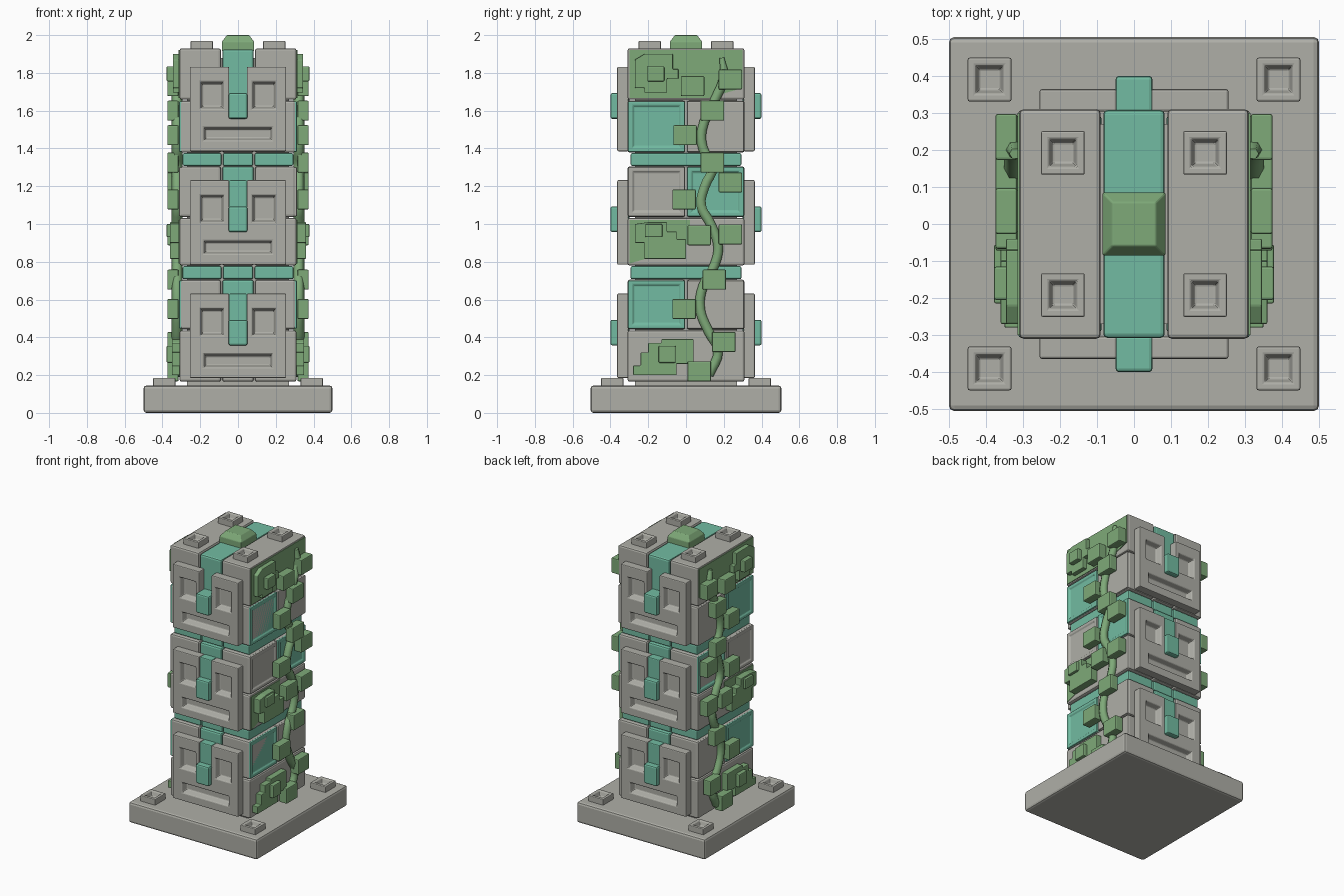
import bpy, bmesh
from mathutils import Matrix, Vector

cube = bpy.data.objects.get("Cube")
if cube:
    bpy.data.objects.remove(cube, do_unlink=True)


def material(name, rgb):
    m = bpy.data.materials.new(name)
    m.use_nodes = True
    m.diffuse_color = (*rgb, 1)
    bsdf = m.node_tree.nodes["Principled BSDF"]
    bsdf.inputs["Base Color"].default_value = (*rgb, 1)
    bsdf.inputs["Roughness"].default_value = 0.9
    return m


STONE = material("grey stone", (0.43, 0.43, 0.39))
TEAL = material("teal stone", (0.17, 0.50, 0.36))
MOSS = material("moss green", (0.21, 0.40, 0.19))

# Maps from (across, up, outward) to the model's axes
FRONT = Matrix(((1, 0, 0), (0, 0, -1), (0, 1, 0)))
SIDE = Matrix(((0, 0, 1), (1, 0, 0), (0, 1, 0)))
TOP = Matrix.Identity(3)


def finish(bm, name, mat, bevel=0.01, mirror=""):
    bmesh.ops.recalc_face_normals(bm, faces=bm.faces)
    mesh = bpy.data.meshes.new(name)
    bm.to_mesh(mesh)
    bm.free()
    mesh.materials.append(mat)
    ob = bpy.data.objects.new(name, mesh)
    bpy.context.collection.objects.link(ob)
    if bevel:
        mod = ob.modifiers.new("bevel", "BEVEL")
        mod.width, mod.segments, mod.limit_method = bevel, 2, "ANGLE"
    if mirror:
        mod = ob.modifiers.new("mirror", "MIRROR")
        mod.use_axis = ["x" in mirror, "y" in mirror, False]
        mod.use_mirror_merge = False
    return ob


def box(name, xs, ys, zs, mat, bevel=0.01, mirror=""):
    bm = bmesh.new()
    bmesh.ops.create_cube(bm, size=1)
    for v in bm.verts:
        v.co = Vector([(r[0] + r[1]) / 2 + c * (r[1] - r[0])
                       for r, c in zip((xs, ys, zs), v.co)])
    return finish(bm, name, mat, bevel, mirror)


def extrude_back(bm, faces, vec):
    out = bmesh.ops.extrude_face_region(bm, geom=faces, use_keep_orig=True)
    verts = [g for g in out["geom"] if isinstance(g, bmesh.types.BMVert)]
    bmesh.ops.translate(bm, verts=verts, vec=vec)


def prism(name, outline, x0, x1, mat, bevel=0.0):
    """Flat patch on both sides, from a (y, z) outline."""
    bm = bmesh.new()
    face = bm.faces.new([bm.verts.new((x1, y, z)) for y, z in outline])
    extrude_back(bm, [face], (x0 - x1, 0, 0))
    return finish(bm, name, mat, bevel, "x")


def panel(name, us, vs, out, thick, axes, mat, holes, notch=None,
          depth=0.03, slope=0.012, bevel=0.008, mirror=""):
    """Slab with sunken rectangles (u0, u1, v0, v1) and an optional notch."""
    cuts = holes + ([notch] if notch else [])
    us = sorted({*us, *[u for c in cuts for u in c[:2]]})
    vs = sorted({*vs, *[v for c in cuts for v in c[2:]]})
    bm = bmesh.new()
    grid = [[bm.verts.new((u, v, out)) for v in vs] for u in us]
    groups = [[] for _ in holes]

    def inside(c, u, v):
        return c[0] < u < c[1] and c[2] < v < c[3]

    for i in range(len(us) - 1):
        for j in range(len(vs) - 1):
            u, v = (us[i] + us[i + 1]) / 2, (vs[j] + vs[j + 1]) / 2
            if notch and inside(notch, u, v):
                continue
            f = bm.faces.new((grid[i][j], grid[i + 1][j],
                              grid[i + 1][j + 1], grid[i][j + 1]))
            for g, h in zip(groups, holes):
                if inside(h, u, v):
                    g.append(f)
    bmesh.ops.delete(bm, geom=[v for v in bm.verts if not v.link_faces], context="VERTS")
    extrude_back(bm, bm.faces[:], (0, 0, -thick))
    for g in groups:
        bmesh.ops.inset_region(bm, faces=g, thickness=slope, use_even_offset=True)
        bmesh.ops.translate(bm, verts=list({v for f in g for v in f.verts}),
                            vec=(0, 0, -depth))
    bmesh.ops.transform(bm, matrix=axes.to_4x4(), verts=bm.verts)
    return finish(bm, name, mat, bevel, mirror)


def pad(name, c, z0, z1):
    a, b = 0.059, 0.038
    panel(name, [c - a, c + a], [c - a, c + a], z1, z1 - z0, TOP, STONE,
          [(c - b, c + b, c - b, c + b)], depth=0.03, slope=0.01,
          bevel=0.005, mirror="xy")


# Base slab and square pads
box("base", (-0.5, 0.5), (-0.505, 0.505), (0, 0.145), STONE, 0.015)
pad("base_pad", 0.39, 0.14, 0.185)
pad("top_pad", 0.192, 1.92, 1.97)
box("core", (-0.27, 0.27), (-0.27, 0.27), (0.14, 1.88), STONE, 0)

# Solid beams and rows of side panels
for z0, z1 in ((0.165, 0.437), (0.78, 1.032), (1.658, 1.93)):
    box("beam", (0.09, 0.31), (-0.31, 0.31), (z0, z1), STONE, 0.012, "x")
rows = ((0.442, 0.705, TEAL, STONE), (1.037, 1.305, STONE, TEAL),
        (1.378, 1.653, TEAL, STONE))
for z0, z1, front_mat, back_mat in rows:
    box("row_block", (0.09, 0.304), (0.004, 0.31), (z0, z1), STONE, 0.012, "xy")
    for y0, y1, mat in ((-0.306, -0.006, front_mat), (0.006, 0.306, back_mat)):
        hole = (y0 + 0.024, y1 - 0.024, z0 + 0.026, z1 - 0.026)
        sunk = mat is TEAL or front_mat is STONE
        panel("side_panel", [y0, y1], [z0 + 0.004, z1 - 0.004], 0.312, 0.03, SIDE,
              mat, [hole] if sunk else [], depth=0.008, slope=0.006,
              bevel=0.005, mirror="x")

# Middle strips between the halves
for z0, z1, mat in ((0.165, 0.437, STONE), (0.442, 0.705, TEAL),
                    (0.78, 1.032, STONE), (1.037, 1.305, TEAL),
                    (1.378, 1.653, STONE), (1.658, 1.925, TEAL)):
    box("middle_strip", (-0.083, 0.083), (-0.308, 0.308), (z0, z1), mat, 0.012)

# Teal bands between the blocks
for z0, z1 in ((0.708, 0.777), (1.308, 1.375)):
    box("band_side", (0.088, 0.293), (-0.293, 0.293), (z0, z1), TEAL, 0.008, "x")
    box("band_middle", (-0.08, 0.08), (-0.293, 0.293), (z0, z1), TEAL, 0.008)

# Carved faces, front and back
for z, teal_brow in ((0.185, True), (0.785, True), (1.385, False)):
    top = z + 0.447
    eyes = [(s - 0.062, s + 0.062, z + 0.225, z + 0.368) for s in (-0.138, 0.138)]
    mouth = (-0.182, 0.182, z + 0.057, z + 0.127)
    panel("face_plate", [-0.255, 0.255], [z, top], 0.364, 0.06, FRONT, STONE,
          eyes + [mouth], (-0.047, 0.047, z + 0.3, top), depth=0.04, mirror="y")
    box("nose", (-0.05, 0.05), (-0.4, -0.3), (z + 0.172, z + 0.308), TEAL, 0.01, "y")
    if teal_brow:
        box("brow", (-0.046, 0.046), (-0.36, -0.3), (z + 0.29, top), TEAL, 0.006, "y")

# Moss cap on the roof
bm = bmesh.new()
bmesh.ops.create_cube(bm, size=1)
for v in bm.verts:
    k = 0.118 if v.co.z > 0 else 0.17
    v.co = Vector((v.co.x * k, v.co.y * k, 2.0 if v.co.z > 0 else 1.965))
low = min(bm.faces, key=lambda f: f.calc_center_median().z)
extrude_back(bm, [low], (0, 0, -0.05))
bm.faces.remove(low)
finish(bm, "moss_cap", MOSS, 0.004)

# Thin moss cover on the stone sides
prism("moss_cover_top", [(-0.3, 1.668), (0.12, 1.668), (0.3, 1.72), (0.3, 1.92),
                         (-0.3, 1.92)], 0.306, 0.314, MOSS)
prism("moss_cover_middle", [(-0.3, 0.79), (-0.1, 0.85), (0.02, 0.9), (0.02, 1.022),
                            (-0.3, 1.022)], 0.306, 0.314, MOSS)

# Stepped moss clumps
prism("moss_clump_top", [(-0.27, 1.72), (-0.27, 1.87), (-0.22, 1.9), (-0.07, 1.9),
                         (-0.07, 1.82), (-0.04, 1.82), (-0.04, 1.77), (-0.1, 1.77),
                         (-0.1, 1.695), (-0.22, 1.695), (-0.22, 1.72)],
      0.3, 0.345, MOSS, 0.004)
prism("moss_clump_middle", [(-0.27, 0.9), (-0.27, 1.0), (-0.2, 1.01), (-0.1, 1.01),
                            (-0.1, 0.96), (-0.05, 0.96), (-0.05, 0.92), (0, 0.92),
                            (0, 0.815), (-0.22, 0.815), (-0.22, 0.9)],
      0.3, 0.36, MOSS, 0.004)
prism("moss_clump_low", [(-0.28, 0.2), (-0.28, 0.25), (-0.24, 0.25), (-0.24, 0.32),
                         (-0.2, 0.32), (-0.2, 0.37), (-0.13, 0.37), (-0.13, 0.39),
                         (0.04, 0.39), (0.04, 0.26), (-0.05, 0.26), (-0.05, 0.2)],
      0.3, 0.35, MOSS, 0.004)
for y, z, h in ((-0.16, 1.795, 0.04), (-0.17, 0.965, 0.035), (-0.1, 0.31, 0.045)):
    box("moss_tuft", (0.33, 0.378), (y - 0.045, y + 0.045), (z - h, z + h),
        MOSS, 0.006, "x")

# Winding vine, tapering at its tip
path = [(0.12, 0.2), (0.17, 0.33), (0.12, 0.43), (0.075, 0.55), (0.09, 0.67),
        (0.15, 0.78), (0.17, 0.88), (0.13, 1.0), (0.08, 1.1), (0.1, 1.2),
        (0.14, 1.3), (0.09, 1.4), (0.085, 1.5), (0.15, 1.65), (0.2, 1.78), (0.19, 1.88)]
for name, side in (("vine_left", 1), ("vine_right", -1)):
    cu = bpy.data.curves.new(name, "CURVE")
    cu.dimensions, cu.bevel_depth, cu.bevel_resolution = "3D", 0.029, 1
    cu.resolution_u, cu.use_fill_caps = 4, True
    sp = cu.splines.new("BEZIER")
    sp.bezier_points.add(len(path) - 1)
    for p, (y, z) in zip(sp.bezier_points, path):
        p.co = (side * 0.322, y, z)
        p.handle_left_type = p.handle_right_type = "AUTO"
    sp.bezier_points[-1].radius = 0.5
    cu.materials.append(MOSS)
    bpy.context.collection.objects.link(bpy.data.objects.new(name, cu))

# Leaves along the vine
leaves = [(0.035, 1.73), (0.235, 1.765), (0.14, 1.6), (-0.005, 1.47), (0.14, 1.325),
          (0.235, 1.22), (-0.01, 1.13), (0.07, 0.94), (0.235, 0.945), (0.15, 0.705),
          (-0.01, 0.55), (0.2, 0.375), (0.07, 0.22)]
for y, z in leaves:
    box("leaf", (0.315, 0.374), (y - 0.062, y + 0.062), (z - 0.053, z + 0.053),
        MOSS, 0.006, "x")
